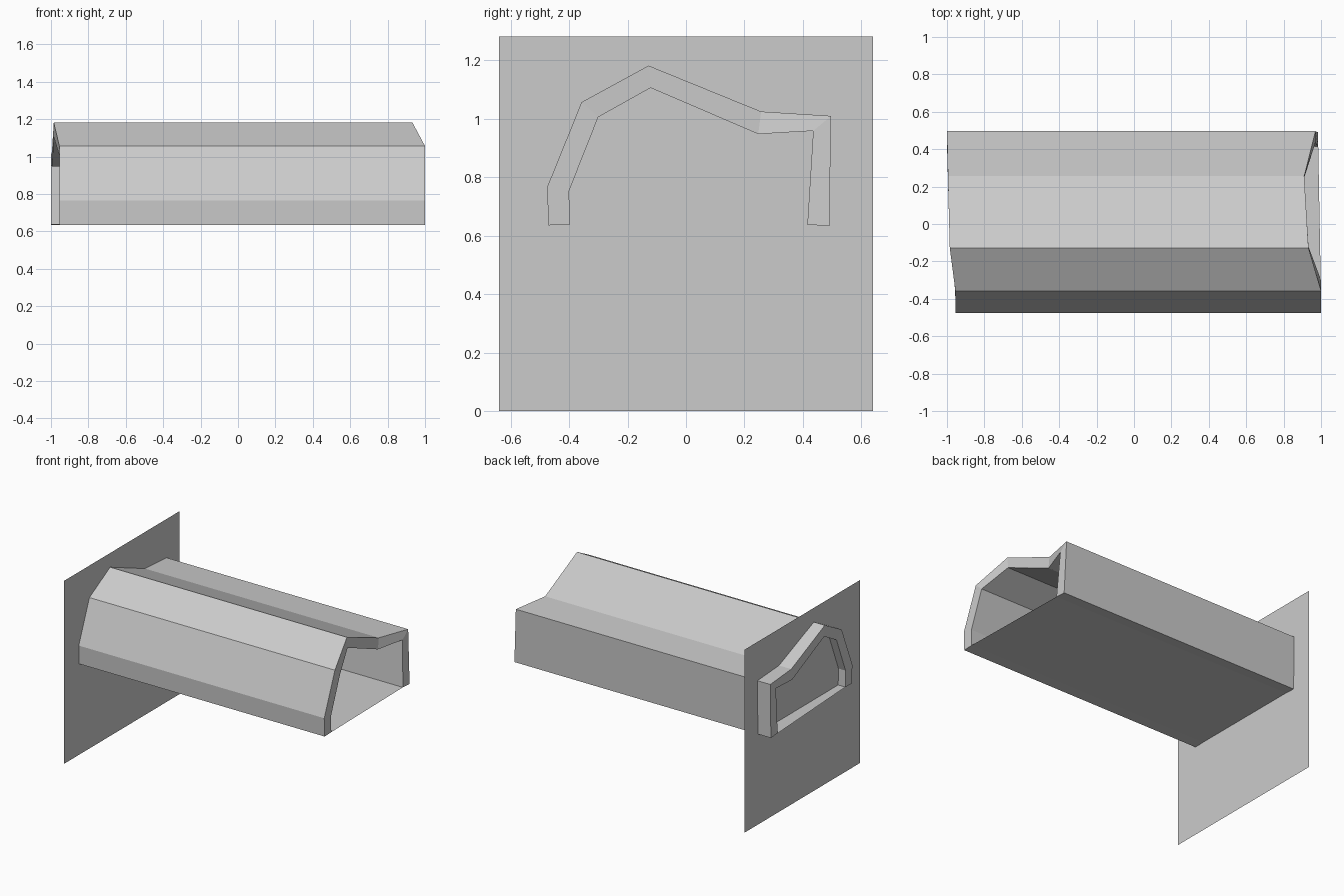
import bpy, bmesh

if "Cube" in bpy.data.objects:
    bpy.data.objects.remove(bpy.data.objects["Cube"])

# Cross-section stations: outer (y, z), inner (y, z), left x, right x
STATIONS = [
    ((-0.470, 0.635), (-0.397, 0.638), -0.955, 1.000),
    ((-0.475, 0.765), (-0.400, 0.752), -0.955, 1.000),
    ((-0.357, 1.056), (-0.300, 1.005), -0.955, 1.000),
    ((-0.128, 1.181), (-0.121, 1.105), -0.985, 0.933),
    ((0.257, 1.024), (0.247, 0.947), -0.995, 0.910),
    ((0.496, 1.009), (0.435, 0.958), -1.000, 0.970),
    ((0.490, 0.633), (0.415, 0.637), -1.000, 0.985),
]


def make_object(name, bm, solid=False):
    if solid:
        bmesh.ops.recalc_face_normals(bm, faces=bm.faces)
    mesh = bpy.data.meshes.new(name)
    bm.to_mesh(mesh)
    bm.free()
    obj = bpy.data.objects.new(name, mesh)
    bpy.context.collection.objects.link(obj)
    return obj


def make_sheet(name, corners):
    bm = bmesh.new()
    bm.faces.new([bm.verts.new(c) for c in corners])
    return make_object(name, bm)


# Bent shell: a ring of four points at each station, bridged to the next
bm = bmesh.new()
rings = []
for outer, inner, left, right in STATIONS:
    rings.append([bm.verts.new(p) for p in (
        (left, *outer), (right, *outer), (right, *inner), (left, *inner))])
for a, b in zip(rings, rings[1:]):
    for i in range(4):
        j = (i + 1) % 4
        bm.faces.new((a[i], a[j], b[j], b[i]))
bm.faces.new(rings[0])
bm.faces.new(rings[-1])
make_object("roof_shell", bm, solid=True)

# Thin floor between the inner feet of the shell
_, front, fl, fr = STATIONS[0]
_, back, bl, br = STATIONS[-1]
make_sheet("floor_sheet", [(fl, *front), (fr, *front), (br, *back), (bl, *back)])

# Upright square sheet crossing the left end
P, H, X = 0.64, 1.28, -0.9
make_sheet("end_sheet", [(X, -P, 0), (X, P, 0), (X, P, H), (X, -P, H)])
